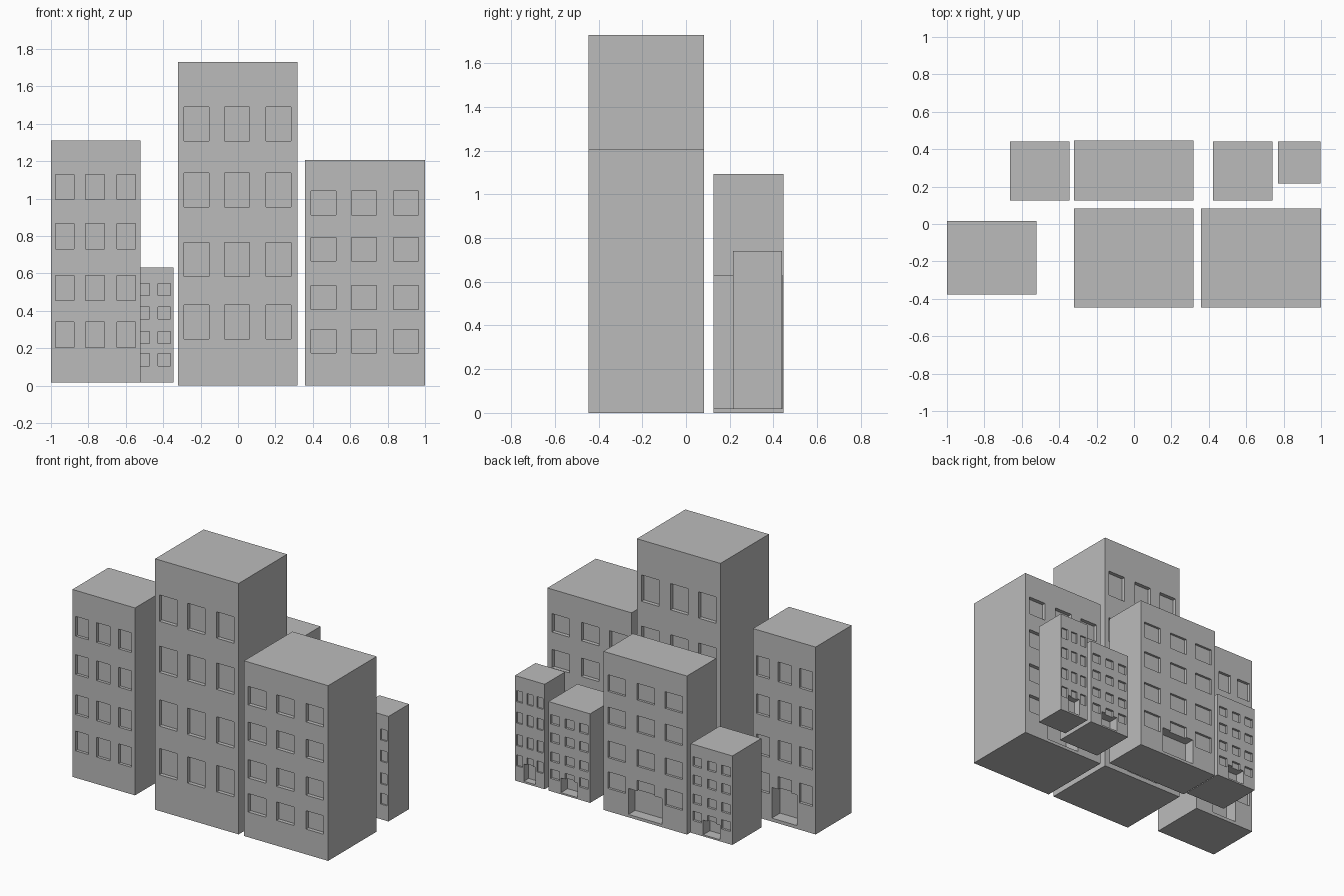
import bpy
import bmesh
from mathutils import Matrix, Vector

default_cube = bpy.data.objects.get("Cube")
if default_cube:
    bpy.data.objects.remove(default_cube, do_unlink=True)

concrete = bpy.data.materials.new("concrete_grey")
concrete.use_nodes = True
grey = (0.5, 0.5, 0.5, 1.0)
concrete.diffuse_color = grey
concrete.node_tree.nodes["Principled BSDF"].inputs["Base Color"].default_value = grey


def add_box(bm, low, high):
    low, high = Vector(low), Vector(high)
    matrix = Matrix.Translation((low + high) / 2) @ Matrix.Diagonal((*(high - low), 1))
    bmesh.ops.create_cube(bm, size=1, matrix=matrix)


def boxes_object(name, boxes):
    bm = bmesh.new()
    for low, high in boxes:
        add_box(bm, low, high)
    mesh = bpy.data.meshes.new(name)
    bm.to_mesh(mesh)
    bm.free()
    obj = bpy.data.objects.new(name, mesh)
    bpy.context.scene.collection.objects.link(obj)
    return obj


# Unit tower, with window and door recesses as fractions of its size
COLUMNS = (-0.45, -0.113, 0.237)
ROWS = (0.144, 0.338, 0.552, 0.756)
WIN_W, WIN_H, WIN_DEPTH = 0.21, 0.105, 0.05

windows = []
for x in COLUMNS:
    for z in ROWS:
        for y0, y1 in ((-0.6, -0.5 + WIN_DEPTH), (0.5 - WIN_DEPTH, 0.6)):
            windows.append(((x, y0, z), (x + WIN_W, y1, z + WIN_H)))

tower = boxes_object("tower", [((-0.5, -0.5, 0), (0.5, 0.5, 1))])
cutters = [
    boxes_object("window_cutter", windows),
    boxes_object("door_cutter", [((-0.2, 0.27, 0.018), (0.2, 0.6, 0.182))]),
]
for cutter in cutters:
    cutter.hide_render = True
    mod = tower.modifiers.new(cutter.name, 'BOOLEAN')
    mod.operation = 'DIFFERENCE'
    mod.solver = 'EXACT'
    mod.object = cutter

bpy.context.view_layer.update()
graph = bpy.context.evaluated_depsgraph_get()
tower_mesh = bpy.data.meshes.new_from_object(tower.evaluated_get(graph))
tower_mesh.name = "tower_block"
tower_mesh.materials.clear()
tower_mesh.materials.append(concrete)
for helper in cutters + [tower]:
    bpy.data.objects.remove(helper, do_unlink=True)

# Buildings: x range, y range, z range
BUILDINGS = {
    "front_right_building": ((-1.0, -0.522), (-0.376, 0.016), (0.018, 1.31)),
    "front_middle_building": ((-0.32, 0.317), (-0.446, 0.082), (0, 1.73)),
    "front_left_building": ((0.358, 1.0), (-0.446, 0.082), (0, 1.208)),
    "back_right_building": ((-0.663, -0.345), (0.126, 0.442), (0.018, 0.632)),
    "back_middle_building": ((-0.32, 0.317), (0.126, 0.447), (0, 1.093)),
    "back_left_building": ((0.422, 0.74), (0.126, 0.442), (0.018, 0.632)),
    "back_corner_building": ((0.77, 0.997), (0.216, 0.44), (0.018, 0.742)),
}
for name, (xs, ys, zs) in BUILDINGS.items():
    building = bpy.data.objects.new(name, tower_mesh)
    building.location = (sum(xs) / 2, sum(ys) / 2, zs[0])
    building.scale = (xs[1] - xs[0], ys[1] - ys[0], zs[1] - zs[0])
    bpy.context.scene.collection.objects.link(building)
